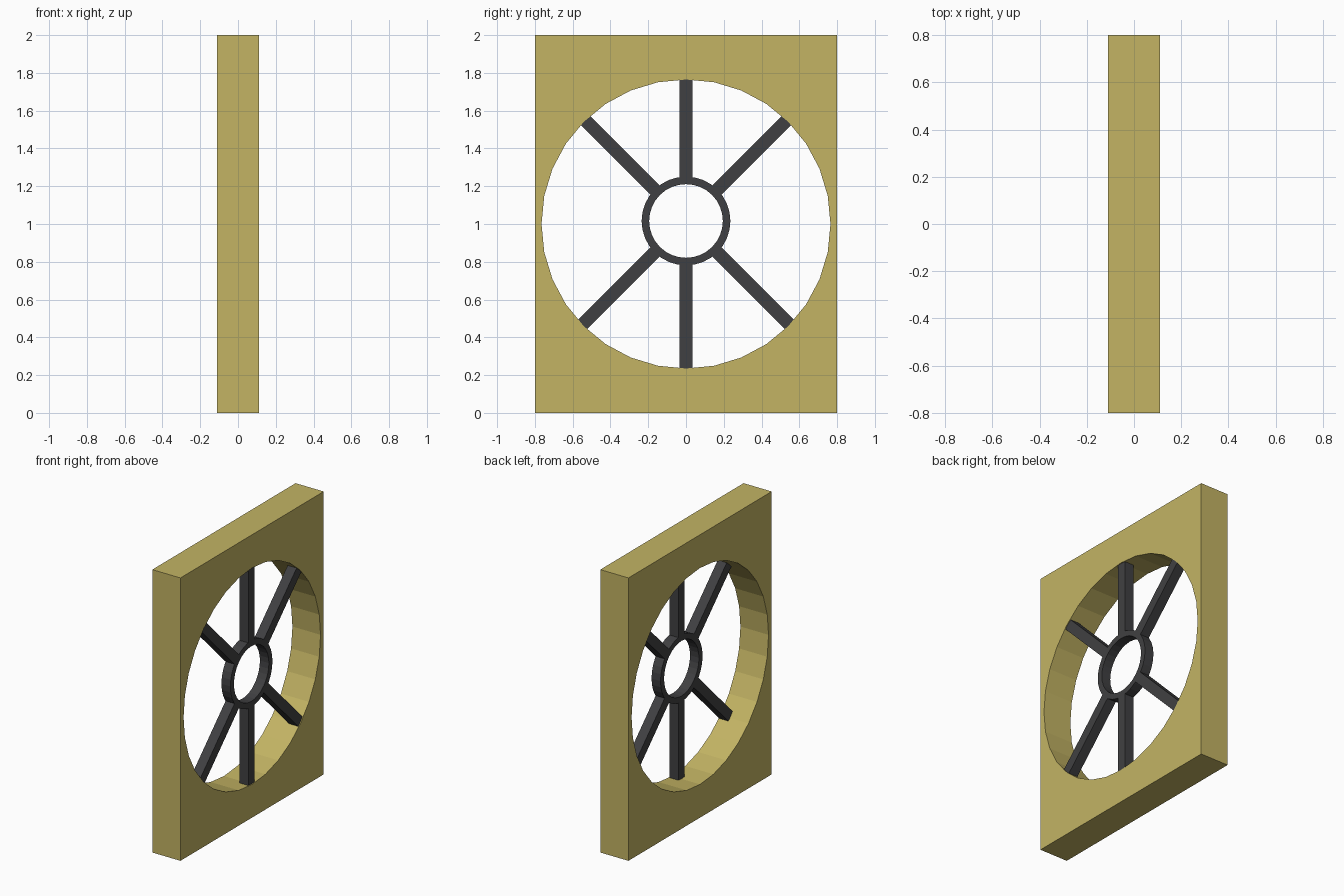
import bpy
import bmesh
import math
from mathutils import Matrix, Vector

if "Cube" in bpy.data.objects:
    bpy.data.objects.remove(bpy.data.objects["Cube"], do_unlink=True)


def material(name, color):
    mat = bpy.data.materials.new(name)
    mat.use_nodes = True
    mat.diffuse_color = color
    mat.node_tree.nodes["Principled BSDF"].inputs["Base Color"].default_value = color
    return mat


def add_object(name, bm, mat):
    mesh = bpy.data.meshes.new(name)
    bm.to_mesh(mesh)
    bm.free()
    mesh.materials.append(mat)
    obj = bpy.data.objects.new(name, mesh)
    bpy.context.collection.objects.link(obj)
    return obj


def circle(radius, z, sides=32):
    angles = [math.tau * i / sides for i in range(sides)]
    return [(radius * math.sin(a), z + radius * math.cos(a)) for a in angles]


def pierced_plate(name, outer, inner, x, thickness, mat):
    """Flat plate across x, bounded by two (y, z) outlines."""
    bm = bmesh.new()
    edges = []
    for outline in (outer, inner):
        verts = [bm.verts.new((x, y, z)) for y, z in outline]
        edges += [bm.edges.new((v, verts[i - 1])) for i, v in enumerate(verts)]
    bmesh.ops.triangle_fill(bm, edges=edges, use_beauty=True, normal=Vector((1, 0, 0)))
    bmesh.ops.recalc_face_normals(bm, faces=bm.faces)
    obj = add_object(name, bm, mat)
    solid = obj.modifiers.new("Thickness", 'SOLIDIFY')
    solid.thickness = thickness
    solid.offset = 0
    return obj


straw = material("straw yellow", (0.546, 0.456, 0.127, 1))
charcoal = material("charcoal", (0.051, 0.051, 0.054, 1))

DEPTH = 0.07
WHEEL_X = 0.07
HUB_Z = 1.016

# Square-edged frame with a large round opening
frame_outline = [(-0.8, 0), (0.8, 0), (0.8, 2), (-0.8, 2)]
pierced_plate("frame", frame_outline, circle(0.765, 1), 0, 0.22, straw)

# Hub ring set toward one side of the frame
pierced_plate("hub_ring", circle(0.235, HUB_Z), circle(0.195, HUB_Z),
              WHEEL_X, DEPTH, charcoal)

# Six spokes from the hub to the opening
INNER, OUTER = 0.215, 0.78
for i, degrees in enumerate((0, 45, 135, 180, 225, 315)):
    bm = bmesh.new()
    bmesh.ops.create_cube(bm, size=1)
    bm.transform(Matrix.Translation((WHEEL_X, 0, HUB_Z))
                 @ Matrix.Rotation(math.radians(degrees), 4, 'X')
                 @ Matrix.Translation((0, 0, (INNER + OUTER) / 2))
                 @ Matrix.Diagonal((DEPTH, 0.07, OUTER - INNER, 1)))
    add_object(f"spoke_{i + 1}", bm, charcoal)
